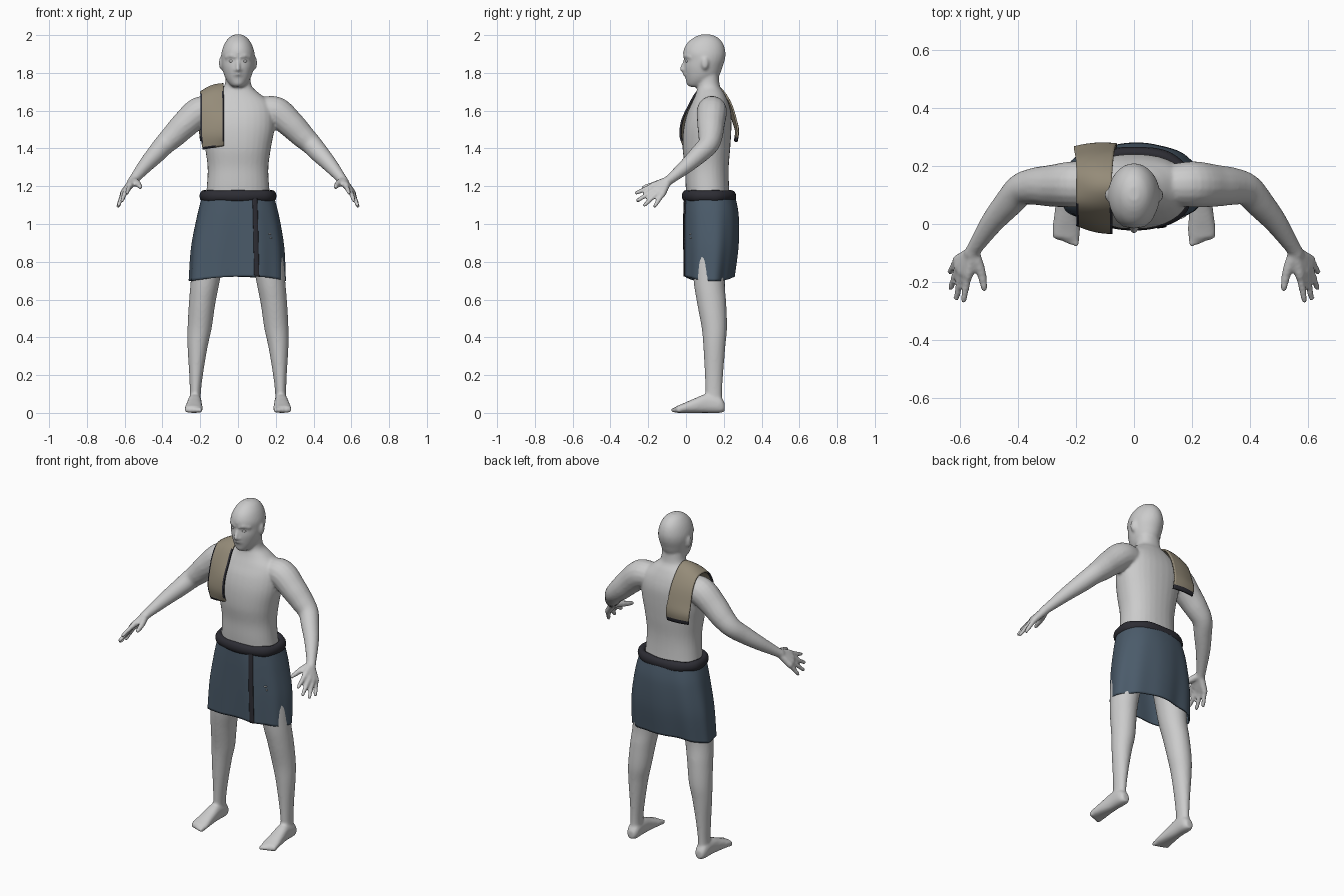
import bpy, bmesh, math
from mathutils import Vector, Matrix

if "Cube" in bpy.data.objects:
    bpy.data.objects.remove(bpy.data.objects["Cube"])


def material(name, rgb):
    m = bpy.data.materials.new(name)
    m.use_nodes = True
    m.diffuse_color = (*rgb, 1)
    bsdf = next(n for n in m.node_tree.nodes if n.type == 'BSDF_PRINCIPLED')
    bsdf.inputs["Base Color"].default_value = (*rgb, 1)
    bsdf.inputs["Roughness"].default_value = 0.8
    return m


SKIN = material("pale grey skin", (0.6, 0.6, 0.6))
BLUE = material("slate blue cloth", (0.07, 0.105, 0.145))
DARK = material("dark trim", (0.026, 0.026, 0.034))
TAN = material("tan cloth", (0.30, 0.26, 0.19))


def spline(rows, k=6):
    """Resample rows of numbers with a smooth curve."""
    rows = [Vector(r) for r in rows]
    out = []
    for i in range(len(rows) - 1):
        a, b, c, d = rows[max(i - 1, 0)], rows[i], rows[i + 1], rows[min(i + 2, len(rows) - 1)]
        for j in range(k):
            t = j / k
            out.append(b + (c - a) * (t / 2) + (a * 2 - b * 5 + c * 4 - d) * (t * t / 2)
                       + (b * 3 - a - c * 3 + d) * (t ** 3 / 2))
    return out + [rows[-1]]


def bridge(bm, rings):
    n = len(rings[0])
    for r, s in zip(rings, rings[1:]):
        for i in range(n):
            bm.faces.new((r[i], r[(i + 1) % n], s[(i + 1) % n], s[i]))
    bm.faces.new(rings[0])
    bm.faces.new(rings[-1])


def power(c, p):
    return math.copysign(abs(c) ** (2 / p), c)


def loft(bm, rows, axis='z', p=2.0, n=32):
    """Rows: position along axis, centre (2), radii (2)."""
    rings = []
    for t, a, b, ra, rb in spline(rows):
        ring = []
        for i in range(n):
            w = math.tau * i / n
            u, v = a + ra * power(math.cos(w), p), b + rb * power(math.sin(w), p)
            ring.append(bm.verts.new((u, v, t) if axis == 'z' else (u, t, v)))
        rings.append(ring)
    bridge(bm, rings)


def ball(bm, centre, scale):
    m = Matrix.Translation(centre) @ Matrix.Diagonal((*scale, 1))
    bmesh.ops.create_icosphere(bm, subdivisions=3, radius=1, matrix=m)


def tube(bm, rows, side=1, n=16):
    """Rows: x, y, z, radius; both ends are rounded."""
    pts = spline([(x * side, y, z, r) for x, y, z, r in rows])
    rings = []
    for i, q in enumerate(pts):
        d = (pts[min(i + 1, len(pts) - 1)] - pts[max(i - 1, 0)]).to_3d().normalized()
        u = d.cross(Vector((0.3, 0.2, 0.93))).normalized()
        v = d.cross(u)
        rings.append([bm.verts.new(q.to_3d() + q[3] * (u * math.cos(math.tau * k / n)
                      + v * math.sin(math.tau * k / n))) for k in range(n)])
    bridge(bm, rings)
    for q in (pts[0], pts[-1]):
        ball(bm, q.to_3d(), (q[3],) * 3)


def finish(name, bm, mats):
    bmesh.ops.recalc_face_normals(bm, faces=bm.faces[:])
    for f in bm.faces:
        f.smooth = True
    me = bpy.data.meshes.new(name)
    bm.to_mesh(me)
    bm.free()
    ob = bpy.data.objects.new(name, me)
    bpy.context.collection.objects.link(ob)
    for m in mats:
        me.materials.append(m)
    return ob


def sheet(name, fn, us, vs, mats, thick, closed=False, rule=None):
    """Cloth surface from fn(u, v), thickened."""
    bm = bmesh.new()
    rows = [[bm.verts.new(fn(u, v)) for u in us] for v in vs]
    n = len(us)
    for j in range(len(vs) - 1):
        for i in range(n if closed else n - 1):
            k = (i + 1) % n
            f = bm.faces.new((rows[j][i], rows[j][k], rows[j + 1][k], rows[j + 1][i]))
            f.material_index = rule(i, j) if rule else 0
    ob = finish(name, bm, mats)
    s = ob.modifiers.new("thickness", 'SOLIDIFY')
    s.thickness = thick
    s.offset = 0
    return ob


# Body: overlapping volumes fused into one skin
bm = bmesh.new()
loft(bm, [(1.05, 0, .125, .18, .115), (1.2, 0, .113, .165, .115), (1.3, 0, .11, .161, .116),
          (1.4, 0, .108, .174, .126), (1.5, 0, .113, .192, .127), (1.58, 0, .122, .193, .118),
          (1.64, 0, .128, .175, .098), (1.69, 0, .128, .115, .076), (1.73, 0, .12, .073, .06),
          (1.79, 0, .115, .065, .058)], p=2.25)
loft(bm, [(2.003, 0, .105, .018, .025), (1.988, 0, .105, .046, .062), (1.955, 0, .1, .071, .096),
          (1.91, 0, .097, .087, .112), (1.87, 0, .099, .089, .107), (1.83, 0, .091, .084, .102),
          (1.79, 0, .086, .074, .092), (1.76, 0, .076, .06, .076), (1.735, 0, .062, .04, .054),
          (1.725, 0, .06, .025, .035)])
# Nose, lips and chin
tube(bm, [(0, -.002, 1.875, .008), (0, -.015, 1.84, .01), (0, -.022, 1.82, .012)])
tube(bm, [(-.024, .002, 1.79, .006), (0, -.009, 1.794, .009), (.024, .002, 1.79, .006)])
ball(bm, (0, .018, 1.752), (.026, .018, .018))

for s in (1, -1):
    # Brow, nostril and ear
    tube(bm, [(.014, -.008, 1.885, .008), (.038, .0, 1.89, .009), (.062, .022, 1.883, .008)], s)
    ball(bm, (s * .011, -.012, 1.816), (.009, .01, .008))
    ball(bm, (s * .09, .1, 1.852), (.011, .02, .034))
    # Shoulder and arm
    tube(bm, [(.12, .135, 1.6, .07), (.2, .137, 1.595, .08), (.28, .132, 1.528, .073),
              (.34, .13, 1.468, .065), (.39, .118, 1.42, .056), (.435, .07, 1.37, .05),
              (.49, .005, 1.31, .04), (.548, -.08, 1.24, .027), (.56, -.1, 1.225, .026)], s)
    # Hand: palm bones and fingers share knuckles
    wrist = (.554, -.095, 1.23)
    for knuckle, tip in (((.572, -.175, 1.203), (.588, -.262, 1.165)),
                         ((.592, -.165, 1.183), (.613, -.255, 1.125)),
                         ((.605, -.148, 1.168), (.632, -.22, 1.1)),
                         ((.61, -.125, 1.158), (.634, -.165, 1.095))):
        tube(bm, [(*wrist, .022), (*knuckle, .018)], s)
        tube(bm, [(*knuckle, .015), (*tip, .011)], s, 12)
    tube(bm, [(.55, -.11, 1.225, .022), (.528, -.165, 1.21, .017), (.517, -.222, 1.195, .012)], s)
    # Leg
    loft(bm, [(1.1, s * .1, .13, .09, .105), (.9, s * .145, .125, .088, .1),
              (.7, s * .173, .123, .077, .083), (.58, s * .19, .136, .07, .077),
              (.45, s * .203, .15, .064, .067), (.35, s * .214, .15, .053, .058),
              (.2, s * .222, .148, .036, .048), (.1, s * .226, .147, .029, .044),
              (.03, s * .228, .15, .032, .045)])
    # Foot and toes
    loft(bm, [(.205, s * .228, .03, .02, .022), (.18, s * .228, .042, .034, .042),
              (.11, s * .229, .05, .036, .05), (.04, s * .232, .037, .042, .037),
              (-.02, s * .234, .024, .048, .024), (-.05, s * .234, .018, .046, .018)], 'y', 2.4)
    for i in range(5):
        ball(bm, (s * (.2 + .0175 * i), -.057 + .005 * i, .015), (.012, .024 - .002 * i, .015))
body = finish("body", bm, [SKIN])
rm = body.modifiers.new("fuse", 'REMESH')
rm.mode = 'VOXEL'
rm.voxel_size = 0.0075
rm.use_smooth_shade = True
sm = body.modifiers.new("soften", 'SMOOTH')
sm.factor = 0.5
sm.iterations = 5

# Eyes
for s, side in ((1, "left"), (-1, "right")):
    bm = bmesh.new()
    ball(bm, (s * .034, .009, 1.862), (.014, .012, .008))
    finish(side + "_eye", bm, [SKIN])

# Wrap skirt: rows of centre and radii from waist to hem
SKIRT = spline([(1.14, 0, .125, .188, .133), (1.04, -.001, .132, .213, .141),
                (.88, -.004, .132, .241, .138), (.71, -.007, .123, .25, .124)], 8)
ROWS = len(SKIRT) - 1
P = 2.4


def skirt_point(a, j, off=0.0):
    z, cx, cy, rx, ry = SKIRT[j]
    t = j / ROWS
    fold = off + .005 * t * math.sin(5 * a + 1) + .004 * t * math.sin(9 * a)
    z += t * t * .012 * math.sin(2 * a - 1.9)
    return (cx + (rx + fold) * power(math.cos(a), P), cy + (ry + fold) * power(math.sin(a), P), z)


def front_point(x, j, off=.005):
    z, cx, cy, rx, ry = SKIRT[j]
    return skirt_point(-math.acos(((x - cx) / rx) ** (P / 2)), j, off)


N = 96
sheet("skirt", skirt_point, [math.tau * i / N for i in range(N)], range(ROWS + 1), [BLUE], .008, True)
sheet("skirt_front_seam", lambda x, j: front_point(x + .008 * j / ROWS, j),
      (.074, .082, .09, .098), range(ROWS + 1), [DARK], .008)
for i, (x, j) in enumerate(((.16, 13), (.168, 14))):
    sheet("skirt_fleck_%d" % (i + 1),
          lambda u, v: Vector(front_point(x + u, j)) + Vector((0, 0, v)),
          (0, .012 - .004 * i), (0, .006), [SKIN], .004)

# Rolled belt
bm = bmesh.new()
M = 12
belt = []
for i in range(N):
    a = math.tau * i / N
    r = 1 + .06 * math.sin(7 * a)
    ring = []
    for k in range(M):
        b = math.tau * k / M
        o = .022 * r * math.cos(b)
        ring.append(bm.verts.new(((.182 + o) * power(math.cos(a), P),
                                  .123 + (.122 + o) * power(math.sin(a), P),
                                  1.148 + .03 * r * math.sin(b))))
    belt.append(ring)
for i in range(N):
    r, s = belt[i], belt[(i + 1) % N]
    for k in range(M):
        bm.faces.new((r[k], r[(k + 1) % M], s[(k + 1) % M], s[k]))
finish("belt", bm, [DARK])

# Shoulder cloth: inner and outer edges run from chest over shoulder to back
INNER = spline([(-.074, -.012, 1.415), (-.074, -.03, 1.47), (-.074, -.02, 1.55), (-.074, .018, 1.63),
                (-.076, .06, 1.7), (-.076, .12, 1.74), (-.075, .18, 1.72), (-.07, .235, 1.64),
                (-.065, .264, 1.55), (-.06, .274, 1.49), (-.06, .262, 1.435)], 4)
OUTER = spline([(-.185, .01, 1.395), (-.197, -.002, 1.47), (-.197, .01, 1.55), (-.198, .035, 1.63),
                (-.198, .075, 1.685), (-.197, .13, 1.698), (-.197, .18, 1.685), (-.2, .222, 1.63),
                (-.205, .25, 1.54), (-.205, .264, 1.49), (-.2, .258, 1.44)], 4)
LAST = len(INNER) - 1


def cloth_point(u, j):
    q = INNER[j].lerp(OUTER[j], u)
    bulge = .012 * math.sin(math.pi * u)
    y = (j / LAST - .5) * 2
    return q + Vector((0, bulge * y * .7, bulge * (1 - abs(y))))


COLS = [0, .07] + [.07 + .86 * i / 8 for i in range(1, 9)] + [1]


def cloth_colour(i, j):
    edge = i in (0, len(COLS) - 2) and 2 <= j <= 15
    hem = j >= LAST - 2 or (j == 0 and i > 3)
    return 1 if edge or hem else 0


sheet("shoulder_cloth", cloth_point, COLS, range(LAST + 1), [TAN, DARK], .01, rule=cloth_colour)
